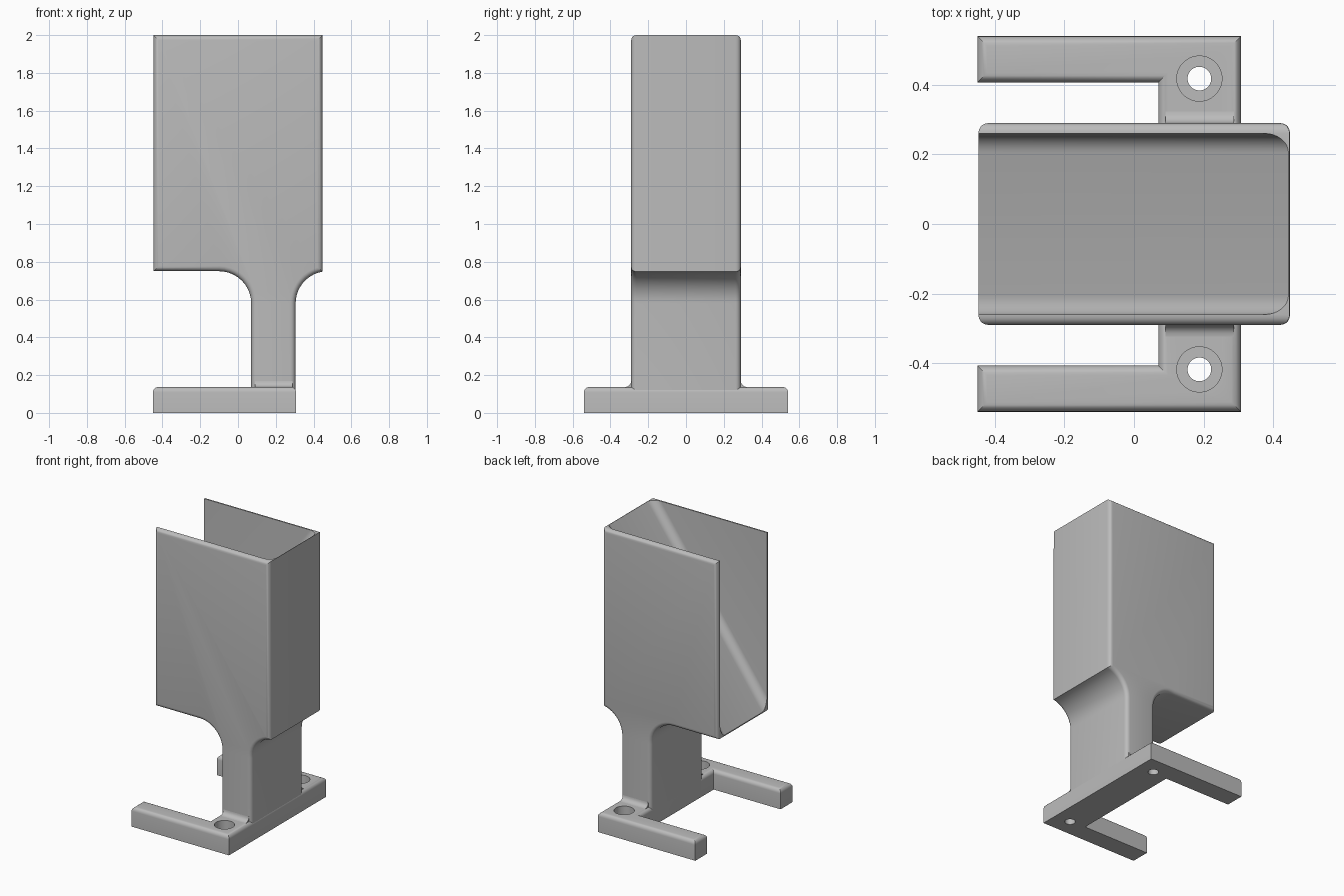
import bpy, bmesh, math
from mathutils import Vector

if "Cube" in bpy.data.objects:
    bpy.data.objects.remove(bpy.data.objects["Cube"])

grey = bpy.data.materials.new("light grey plastic")
grey.use_nodes = True
grey.diffuse_color = (0.5, 0.5, 0.5, 1)
grey.node_tree.nodes["Principled BSDF"].inputs["Base Color"].default_value = (0.5, 0.5, 0.5, 1)


def arc(cx, cy, r, a0, a1, n=10):
    """Points on an arc, angles in degrees."""
    angles = [math.radians(a0 + (a1 - a0) * i / n) for i in range(n + 1)]
    return [(cx + r * math.cos(a), cy + r * math.sin(a)) for a in angles]


def prism(name, outline, place, sweep, round_edge=None, radius=0.03):
    """Extrude a 2D outline along sweep; bevel the edges chosen by round_edge."""
    bm = bmesh.new()
    face = bm.faces.new([bm.verts.new(place(a, b)) for a, b in outline])
    ext = bmesh.ops.extrude_face_region(bm, geom=[face], use_keep_orig=True)
    moved = [v for v in ext["geom"] if isinstance(v, bmesh.types.BMVert)]
    bmesh.ops.translate(bm, verts=moved, vec=sweep)
    bmesh.ops.recalc_face_normals(bm, faces=bm.faces)
    if round_edge:
        edges = [e for e in bm.edges if round_edge(e.verts[0].co, e.verts[1].co)]
        bmesh.ops.bevel(bm, geom=edges, offset=radius, segments=5, profile=0.5,
                        affect='EDGES', clamp_overlap=True)
    mesh = bpy.data.meshes.new(name)
    bm.to_mesh(mesh)
    bm.free()
    mesh.materials.append(grey)
    obj = bpy.data.objects.new(name, mesh)
    bpy.context.collection.objects.link(obj)
    return obj


def activate(obj):
    bpy.ops.object.select_all(action='DESELECT')
    obj.select_set(True)
    bpy.context.view_layer.objects.active = obj


def cut(obj, cutter):
    mod = obj.modifiers.new("cut", 'BOOLEAN')
    mod.operation = 'DIFFERENCE'
    mod.solver = 'EXACT'
    mod.object = cutter
    activate(obj)
    bpy.ops.object.modifier_apply(modifier=mod.name)
    bpy.data.objects.remove(cutter)


# Holder box and neck: one side profile, rounded around both flat sides
half = 0.29
profile = [(-0.447, 2.0), (-0.447, 0.75)]
profile += arc(-0.1, 0.58, 0.17, 90, 0)
profile += [(0.07, 0.02), (0.305, 0.02)]
profile += arc(0.475, 0.58, 0.17, 180, 99)
profile += [(0.447, 2.0)]
holder = prism("holder_and_neck", profile, lambda x, z: (x, -half, z), (0, 2 * half, 0),
               lambda a, b: abs(a.y - b.y) < 1e-4 and max(a.z, b.z) > 0.1, 0.029)

# Sloping pocket with filleted floor corners
low, high = Vector((-0.447, 0, 0.757)), Vector((0.444, 0, 2.0))
along = (high - low).normalized()
normal = Vector((-along.z, 0, along.x))
start = low - along * 1.5
inner, fillet = 0.26, 0.055
section = arc(-inner + fillet, fillet, fillet, 180, 270, 8)
section += arc(inner - fillet, fillet, fillet, 270, 360, 8)
section += [(inner, 2.0), (-inner, 2.0)]
pocket = prism("pocket_cutter", section,
               lambda y, n: start + Vector((0, y, 0)) + normal * n, along * 4.5)
cut(holder, pocket)

# U-shaped foot with rounded top edges
top = 0.137
side = [(0.308, 0.54), (-0.45, 0.54), (-0.45, 0.407), (0.07, 0.407)]
plan = side + [(x, -y) for x, y in reversed(side)]
foot = prism("foot", plan, lambda x, y: (x, y, 0), (0, 0, top),
             lambda a, b: min(a.z, b.z) > top - 1e-4, 0.028)

# Counterbored screw holes
for y in (-0.418, 0.418):
    for r, bottom in ((0.034, -0.1), (0.065, 0.075)):
        hole = prism("hole_cutter", arc(0.188, y, r, 0, 350, 35),
                     lambda a, b: (a, b, bottom), (0, 0, 0.4))
        cut(foot, hole)

# Fillets between neck and foot
flares = []
for s, name in ((-1, "front_flare"), (1, "back_flare")):
    curve = arc(half + 0.033, top + 0.033, 0.033, 180, 270, 6)
    outline = [(half - 0.03, top - 0.01), (half - 0.03, top + 0.033)] + curve
    outline += [(half + 0.033, top - 0.01)]
    flares.append(prism(name, outline, lambda y, z: (0.09, s * y, z), (0.198, 0, 0)))

for obj in [holder, foot] + flares:
    activate(obj)
    bpy.ops.object.shade_smooth_by_angle(angle=math.radians(30))
